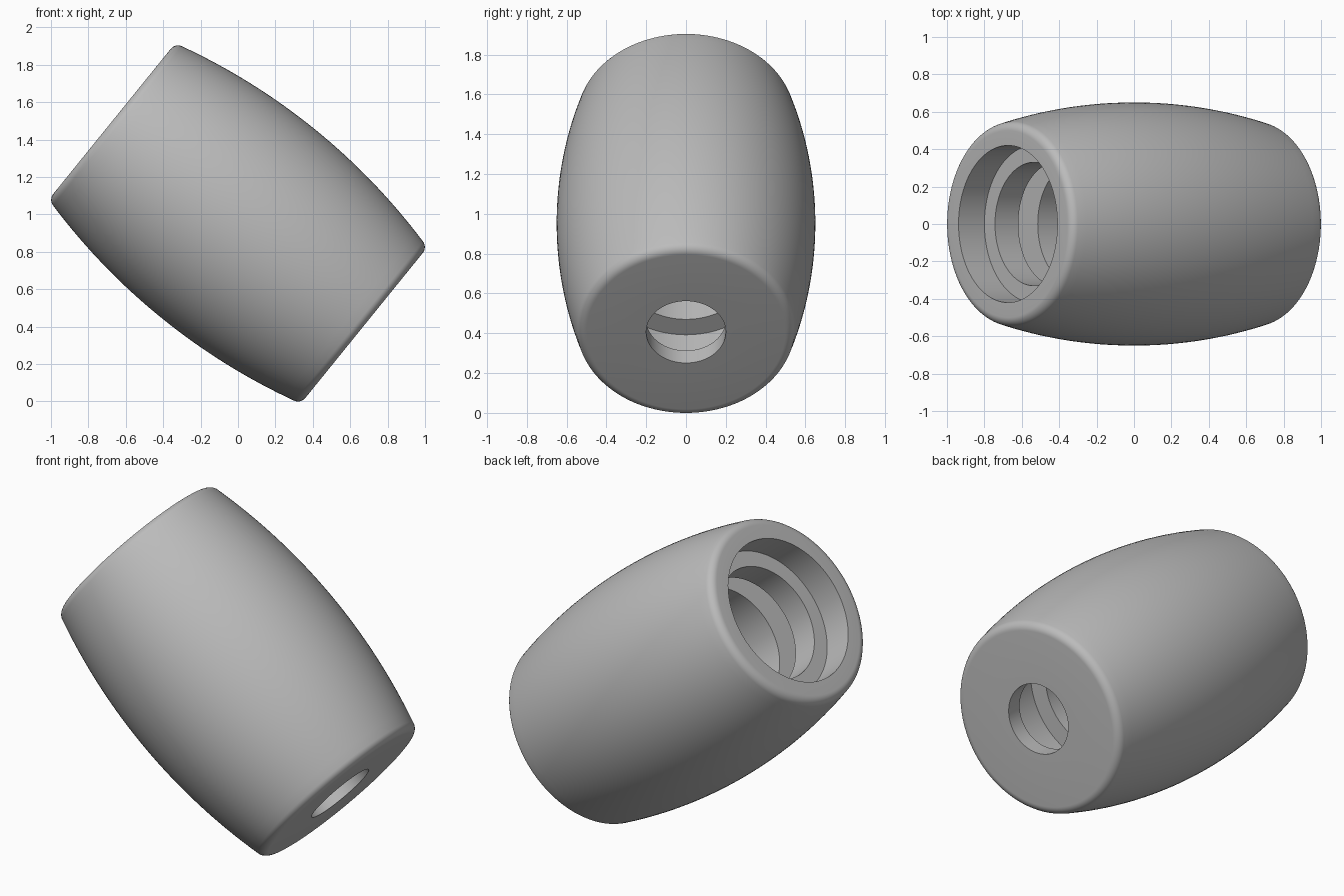
import bpy, bmesh, math
from mathutils import Matrix, Vector

old = bpy.data.objects.get("Cube")
if old:
    bpy.data.objects.remove(old)

SEGMENTS = 128
HALF = 0.867      # half the length along the axis
BELLY = 0.65      # outer radius at the middle
FILLET = 0.05
TILT = math.radians(-51)

grey = bpy.data.materials.new("plain_grey")
grey.use_nodes = True
colour = (0.5, 0.5, 0.5, 1)
grey.diffuse_color = colour
grey.node_tree.nodes["Principled BSDF"].inputs["Base Color"].default_value = colour

# Bulging outer wall: a shallow arc tangent to a rounded corner at each end
corner_r, corner_h = 0.499, HALF - FILLET
drop = BELLY - FILLET - corner_r
arc_radius = (corner_h ** 2 + drop ** 2) / (2 * drop) + FILLET
arc_angle = math.asin(corner_h / (arc_radius - FILLET))
upper = []
for i in range(17):
    a = arc_angle * i / 16
    upper.append((BELLY - arc_radius * (1 - math.cos(a)), arc_radius * math.sin(a)))
for i in range(1, 9):
    a = arc_angle + (math.pi / 2 - arc_angle) * i / 8
    upper.append((corner_r + FILLET * math.cos(a), corner_h + FILLET * math.sin(a)))
outer = [(r, -h) for r, h in reversed(upper[1:])] + upper

# Stepped bore as (radius, start depth from the wide mouth), ending in a narrow hole
steps = [(0.42, 0), (0.33, 0.178), (0.5, 0.338), (0.33, 0.472), (0.43, 1.225), (0.2, 1.635)]
ends = [depth for _, depth in steps[1:]] + [2 * HALF]
bore = []
for (radius, start), end in zip(steps, ends):
    bore += [(radius, HALF - start), (radius, HALF - end)]

# Revolve the closed section
profile = outer + bore
bm = bmesh.new()
verts = [bm.verts.new((r, 0, h)) for r, h in profile]
edges = [bm.edges.new((v, verts[(i + 1) % len(verts)])) for i, v in enumerate(verts)]
bmesh.ops.spin(bm, geom=verts + edges, cent=(0, 0, 0), axis=(0, 0, 1),
               angle=math.tau, steps=SEGMENTS, use_merge=True)
bmesh.ops.remove_doubles(bm, verts=bm.verts, dist=1e-5)
bmesh.ops.recalc_face_normals(bm, faces=bm.faces)

# Lean the axis over and rest the lowest point on the ground
bm.transform(Matrix.Rotation(TILT, 4, 'Y'))
lowest = min(v.co.z for v in bm.verts)
bmesh.ops.translate(bm, verts=bm.verts, vec=Vector((0, 0, -lowest)))

mesh = bpy.data.meshes.new("barrel_sleeve")
bm.to_mesh(mesh)
bm.free()
mesh.materials.append(grey)
sleeve = bpy.data.objects.new("barrel_sleeve", mesh)
bpy.context.collection.objects.link(sleeve)

bpy.context.view_layer.objects.active = sleeve
sleeve.select_set(True)
bpy.ops.object.shade_smooth_by_angle(angle=math.radians(30))
